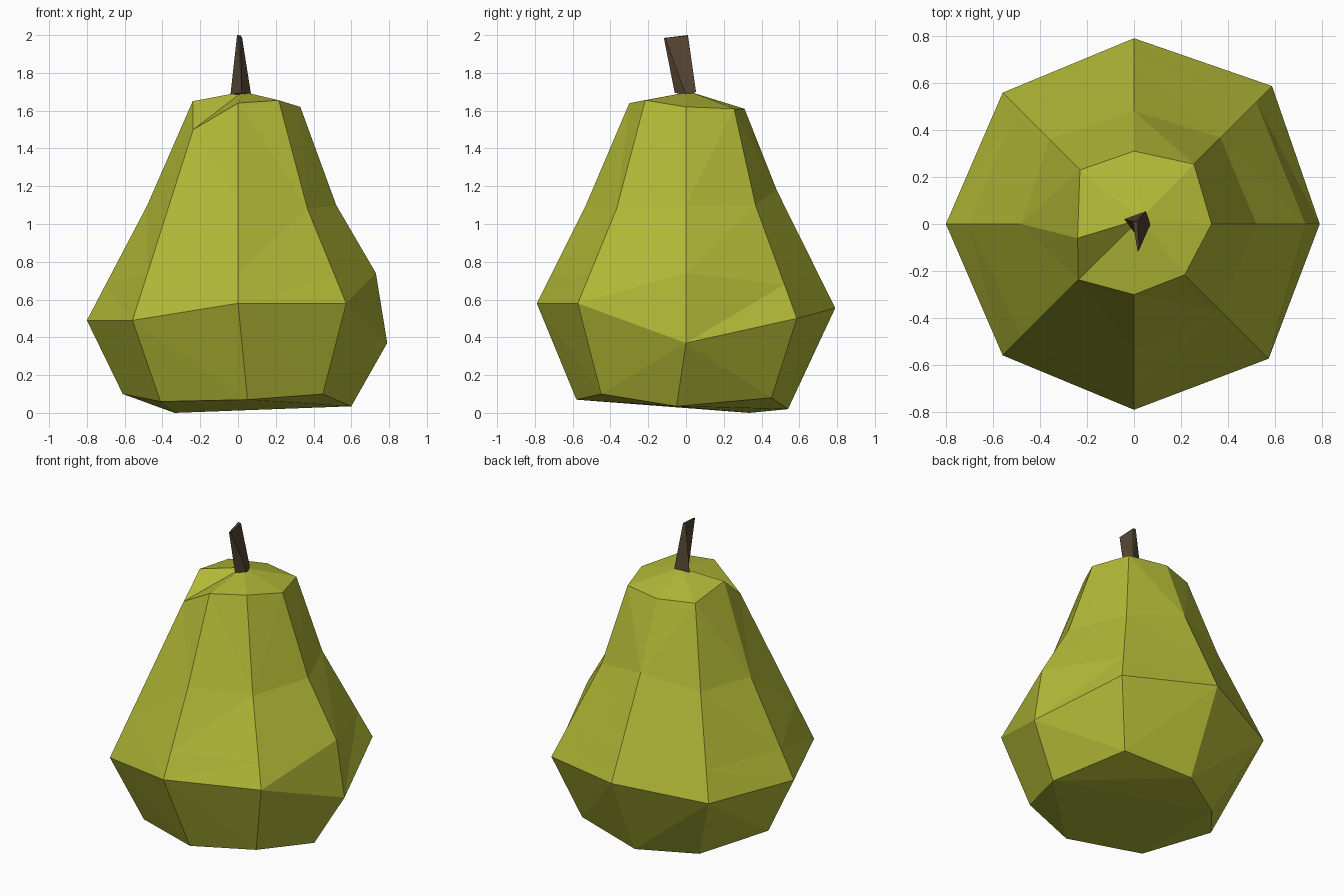
import bpy, bmesh, math
from mathutils import Vector

if "Cube" in bpy.data.objects:
    bpy.data.objects.remove(bpy.data.objects["Cube"])


def material(name, rgb):
    m = bpy.data.materials.new(name)
    m.diffuse_color = (*rgb, 1)
    m.use_nodes = True
    m.node_tree.nodes["Principled BSDF"].inputs["Base Color"].default_value = m.diffuse_color
    return m


def build(name, rings, mat, tip=None):
    """Skin a stack of vertex rings; close the bottom flat and the top flat or to a tip."""
    bm = bmesh.new()
    loops = [[bm.verts.new(p) for p in ring] for ring in rings]
    n = len(loops[0])
    for a, b in zip(loops, loops[1:]):
        for i in range(n):
            j = (i + 1) % n
            bm.faces.new((a[i], a[j], b[j], b[i]))
    bm.faces.new(loops[0][::-1])
    if tip:
        t = bm.verts.new(tip)
        for i in range(n):
            bm.faces.new((loops[-1][i], loops[-1][(i + 1) % n], t))
    else:
        bm.faces.new(loops[-1])
    bmesh.ops.remove_doubles(bm, verts=bm.verts, dist=0.0005)
    bmesh.ops.recalc_face_normals(bm, faces=bm.faces)
    bmesh.ops.triangulate(bm, faces=bm.faces)
    me = bpy.data.meshes.new(name)
    bm.to_mesh(me)
    bm.free()
    me.materials.append(mat)
    ob = bpy.data.objects.new(name, me)
    bpy.context.collection.objects.link(ob)
    return ob


def ring(radii, heights):
    """Eight-sided ring, counter-clockwise from +x."""
    return [Vector((r * math.cos(k * math.pi / 4), r * math.sin(k * math.pi / 4), z))
            for k, (r, z) in enumerate(zip(radii, heights))]


green = material("pear green", (0.445, 0.485, 0.037))
brown = material("stem brown", (0.091, 0.061, 0.034))

# Pear body: hand-cut uneven octagonal rings
base = ring((.60, .64, .54, .475, .61, .58, .58, .635),
            (.035, .08, .02, 0, .10, .06, .07, .10))
belly = ring((.79, .83, .79, .79, .80, .79, .79, .81),
             (.37, .50, .555, .48, .49, .49, .58, .58))
waist = ring((.52, .52, .48, .51, .48, .52, .53, .52),
             (1.10, 1.10, 1.18, 1.10, 1.10, 1.10, 1.10, 1.08))
crown = ring((.33, .36, .31, .325, .24, .335, .30, .305),
             (1.62, 1.61, 1.61, 1.61, 1.65, 1.50, 1.64, 1.655))
crown[4].y = -0.06
base[0].y, base[6].x = -0.05, 0.05
# Shoulder follows the straight line belly to waist, bulging on the right
shoulder = [b.lerp(w, 0.3) for b, w in zip(belly, waist)]
shoulder[0] = Vector((.73, 0, .74))
# Straight facet on the front left
waist[5] = belly[5].lerp(crown[5], 0.6)
shoulder[5] = belly[5].lerp(crown[5], 0.25)
build("pear_body", [base, belly, shoulder, waist, crown], green, (.025, .02, 1.70))

# Stem: four-sided base tapering to a thin leaning wedge
foot = [(-.04, .02, 1.685), (.02, -.06, 1.695), (.07, 0, 1.68), (.05, .053, 1.70)]
top = [(-.005, .01, 2.0), (.015, -.117, 1.985), (.022, -.11, 1.985), (.015, .01, 1.998)]
build("stem", [foot, top], brown)
